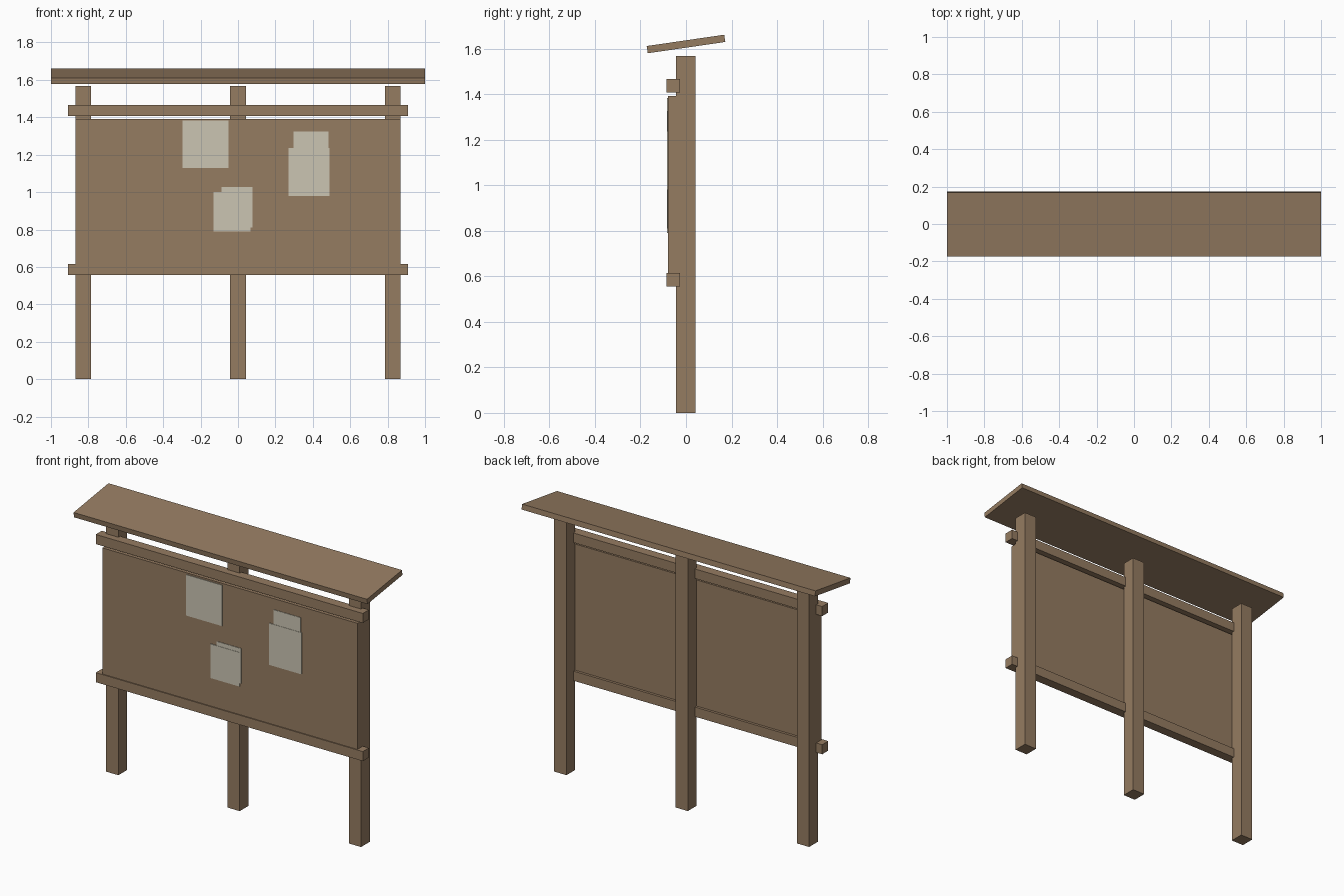
import bpy
import math

if "Cube" in bpy.data.objects:
    bpy.data.objects.remove(bpy.data.objects["Cube"], do_unlink=True)


def make_material(name, rgb):
    mat = bpy.data.materials.new(name)
    mat.use_nodes = True
    color = (*rgb, 1.0)
    mat.diffuse_color = color
    bsdf = next(n for n in mat.node_tree.nodes if n.type == "BSDF_PRINCIPLED")
    bsdf.inputs["Base Color"].default_value = color
    bsdf.inputs["Roughness"].default_value = 0.9
    return mat


wood = make_material("brown wood", (0.30, 0.20, 0.12))
paper = make_material("cream paper", (0.60, 0.56, 0.45))


def box(name, x, y, z, mat, tilt=0.0):
    """Box spanning the (min, max) pairs, optionally tilted about x."""
    spans = (x, y, z)
    bpy.ops.mesh.primitive_cube_add(size=1, location=[sum(s) / 2 for s in spans])
    obj = bpy.context.object
    obj.name = name
    obj.scale = [s[1] - s[0] for s in spans]
    bpy.ops.object.transform_apply(location=False, rotation=False, scale=True)
    obj.rotation_euler.x = tilt
    obj.data.materials.append(mat)
    return obj


# Upright posts
for side, cx in (("right", -0.827), ("middle", 0.0), ("left", 0.827)):
    box(side + "_post", (cx - 0.042, cx + 0.042), (-0.043, 0.042), (0, 1.567), wood)

# Horizontal rails, let into the front of the posts
for level, z in (("lower", 0.556), ("upper", 1.407)):
    box(level + "_rail", (-0.91, 0.91), (-0.085, -0.026), (z, z + 0.059), wood)

# Notice panel
box("notice_panel", (-0.869, 0.869), (-0.079, -0.042), (0.58, 1.392), wood)

# Sloping roof board
box("roof_board", (-1, 1), (-0.172, 0.172), (1.604, 1.636), wood, math.radians(8.3))

# Pinned sheets; overlapping ones sit slightly forward
sheets = (
    ("upper_sheet", (-0.297, -0.05), (1.13, 1.382), -0.083),
    ("back_side_sheet", (0.298, 0.484), (1.08, 1.325), -0.082),
    ("front_side_sheet", (0.27, 0.49), (0.978, 1.235), -0.084),
    ("back_lower_sheet", (-0.088, 0.078), (0.81, 1.026), -0.082),
    ("front_lower_sheet", (-0.13, 0.068), (0.79, 1.0), -0.084),
)
for name, x, z, front in sheets:
    box(name, x, (front, -0.078), z, paper)
